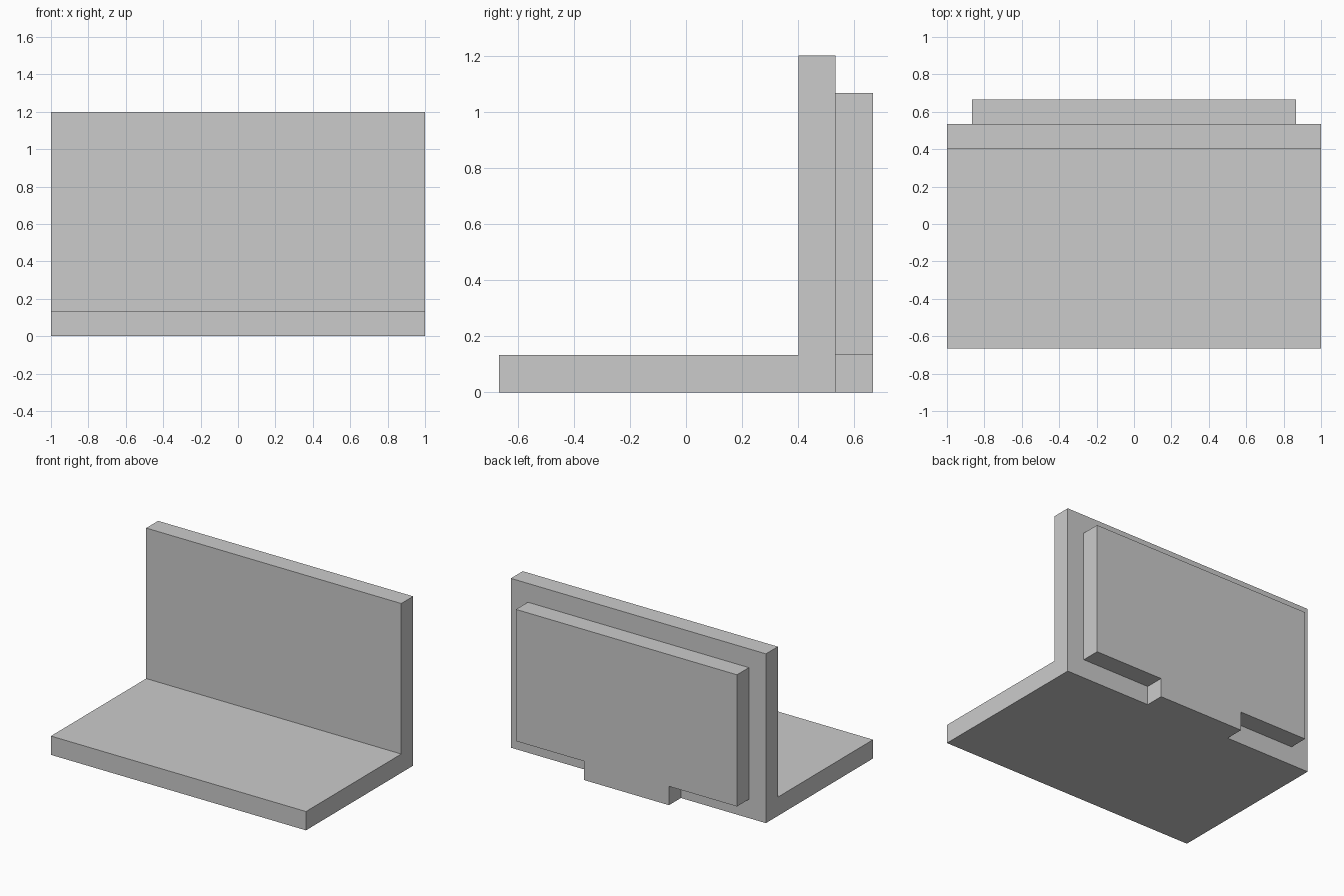
import bpy, bmesh
from mathutils import Vector

if "Cube" in bpy.data.objects:
    bpy.data.objects.remove(bpy.data.objects["Cube"])

T = 0.1333            # plate thickness
D = 0.6667            # half depth


def extrude_profile(name, points, direction):
    """Make a closed solid by extruding a flat outline."""
    bm = bmesh.new()
    face = bm.faces.new([bm.verts.new(p) for p in points])
    out = bmesh.ops.extrude_face_region(bm, geom=[face])
    moved = [v for v in out["geom"] if isinstance(v, bmesh.types.BMVert)]
    bmesh.ops.translate(bm, verts=moved, vec=Vector(direction))
    bmesh.ops.recalc_face_normals(bm, faces=bm.faces)
    mesh = bpy.data.meshes.new(name)
    bm.to_mesh(mesh)
    bm.free()
    obj = bpy.data.objects.new(name, mesh)
    bpy.context.collection.objects.link(obj)
    return obj


# L-shaped base and upright wall
wall = D - T
side = [(-D, 0), (wall, 0), (wall, 1.2), (wall - T, 1.2), (wall - T, T), (-D, T)]
bracket = extrude_profile("angle_bracket", [(-1, y, z) for y, z in side], (2, 0, 0))

# Raised back panel with a central foot tab, mirrored from its right half
half = [(0.3333, 0), (0.3333, T), (0.8667, T), (0.8667, 1.0667)]
outline = half + [(-x, z) for x, z in reversed(half)]
panel = extrude_profile("back_panel", [(x, wall, z) for x, z in outline], (0, T, 0))

# Fuse the two into one solid
union = bracket.modifiers.new("join_panel", "BOOLEAN")
union.operation = "UNION"
union.solver = "EXACT"
union.object = panel
bpy.context.view_layer.objects.active = bracket
bpy.ops.object.modifier_apply(modifier=union.name)
bpy.data.objects.remove(panel)

# Merge coplanar faces left by the union
bm = bmesh.new()
bm.from_mesh(bracket.data)
bmesh.ops.dissolve_limit(bm, angle_limit=0.01, verts=bm.verts, edges=bm.edges)
bm.to_mesh(bracket.data)
bm.free()
